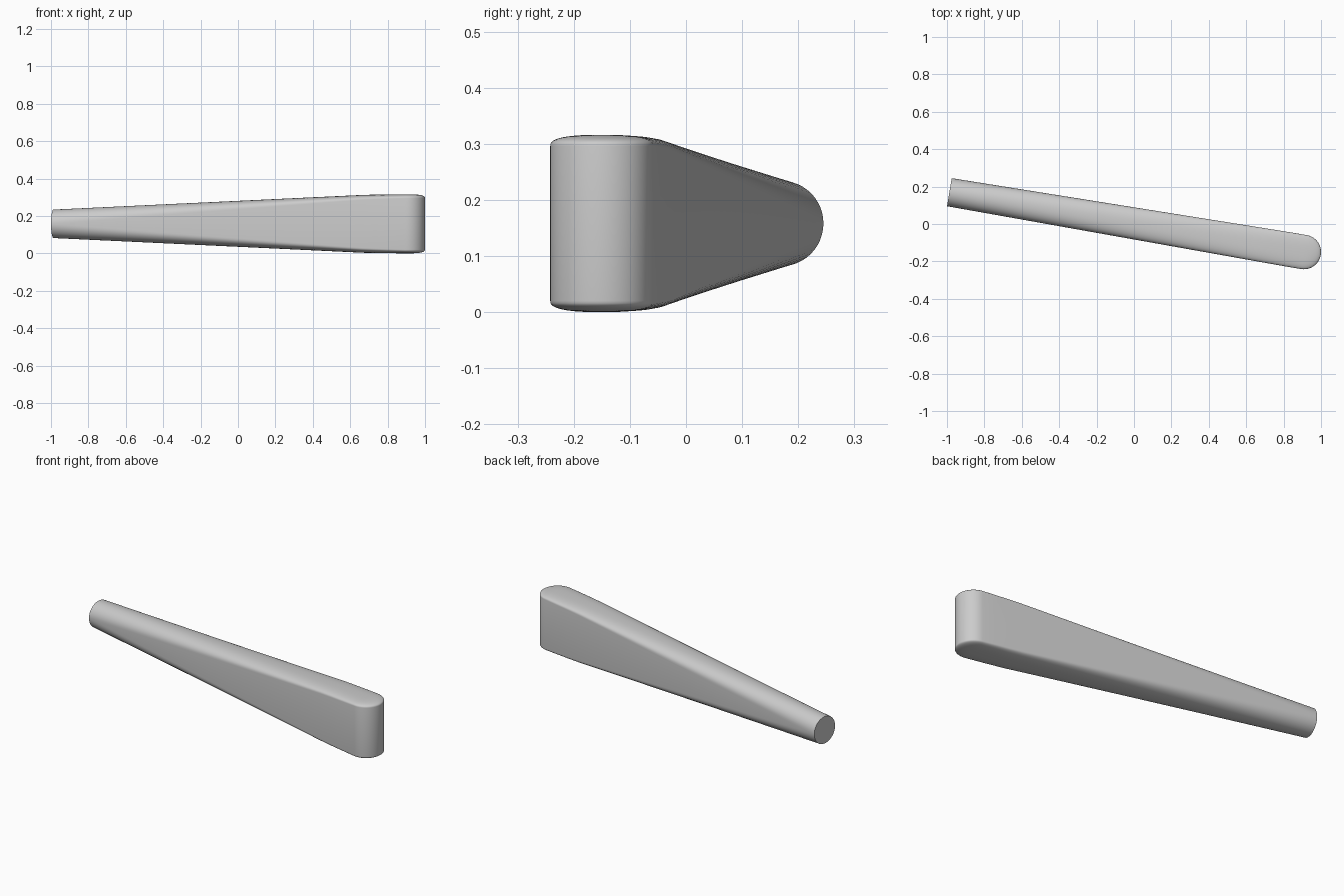
import bpy, bmesh, math
from mathutils import Vector

if "Cube" in bpy.data.objects:
    bpy.data.objects.remove(bpy.data.objects["Cube"])

START = Vector((-0.987, 0.17, 0.158))   # centre of the round cut end
END = Vector((0.908, -0.15, 0.158))     # axis of the tall rounded end
AXIS = (END - START).normalized()
SIDE = Vector((-AXIS.y, AXIS.x, 0))
STEPS, ARC = 24, 24


def lerp(a, b, t):
    return a + (b - a) * t


def half_profile(t):
    """(radius, height) points from top centre to bottom centre."""
    w = lerp(0.076, 0.092, min(t / 0.95, 1))
    k = min(t / 0.89, 1)
    h = lerp(0.076, 0.156, k) + 0.002 * max(0, (t - 0.89) / 0.11)
    b = lerp(0.076, 0.02, t)
    n = lerp(2.0, 2.6, t)
    top = []
    for i in range(13):
        a = math.pi / 2 * i / 12
        top.append((w * max(math.sin(a), 0) ** (2 / n),
                    h - b + b * max(math.cos(a), 0) ** (2 / n)))
    top[-1] = (w, h - b)
    return top + [(r, -z) for r, z in reversed(top)]


# Columns run down one side, around the rounded end, and back up the other
stations = [(i / STEPS, 0.0) for i in range(STEPS)]
stations += [(1.0, math.pi * i / ARC) for i in range(ARC + 1)]
stations += [(i / STEPS, math.pi) for i in reversed(range(STEPS))]

bm = bmesh.new()
cols = []
for t, ang in stations:
    centre = START.lerp(END, t)
    out = SIDE * math.cos(ang) + AXIS * math.sin(ang)
    cols.append([bm.verts.new(centre + out * r + Vector((0, 0, z)))
                 for r, z in half_profile(t)])
for a, b in zip(cols, cols[1:]):
    for i in range(len(a) - 1):
        bm.faces.new((a[i], a[i + 1], b[i + 1], b[i]))
# Flat round cap at the narrow end
bm.faces.new(cols[0][::-1] + cols[-1])
bmesh.ops.remove_doubles(bm, verts=bm.verts, dist=1e-5)
bmesh.ops.recalc_face_normals(bm, faces=bm.faces)

mesh = bpy.data.meshes.new("tapered_handle")
bm.to_mesh(mesh)
bm.free()
handle = bpy.data.objects.new("tapered_handle", mesh)
bpy.context.collection.objects.link(handle)
bpy.context.view_layer.objects.active = handle
handle.select_set(True)
bpy.ops.object.shade_smooth_by_angle(angle=math.radians(40))
